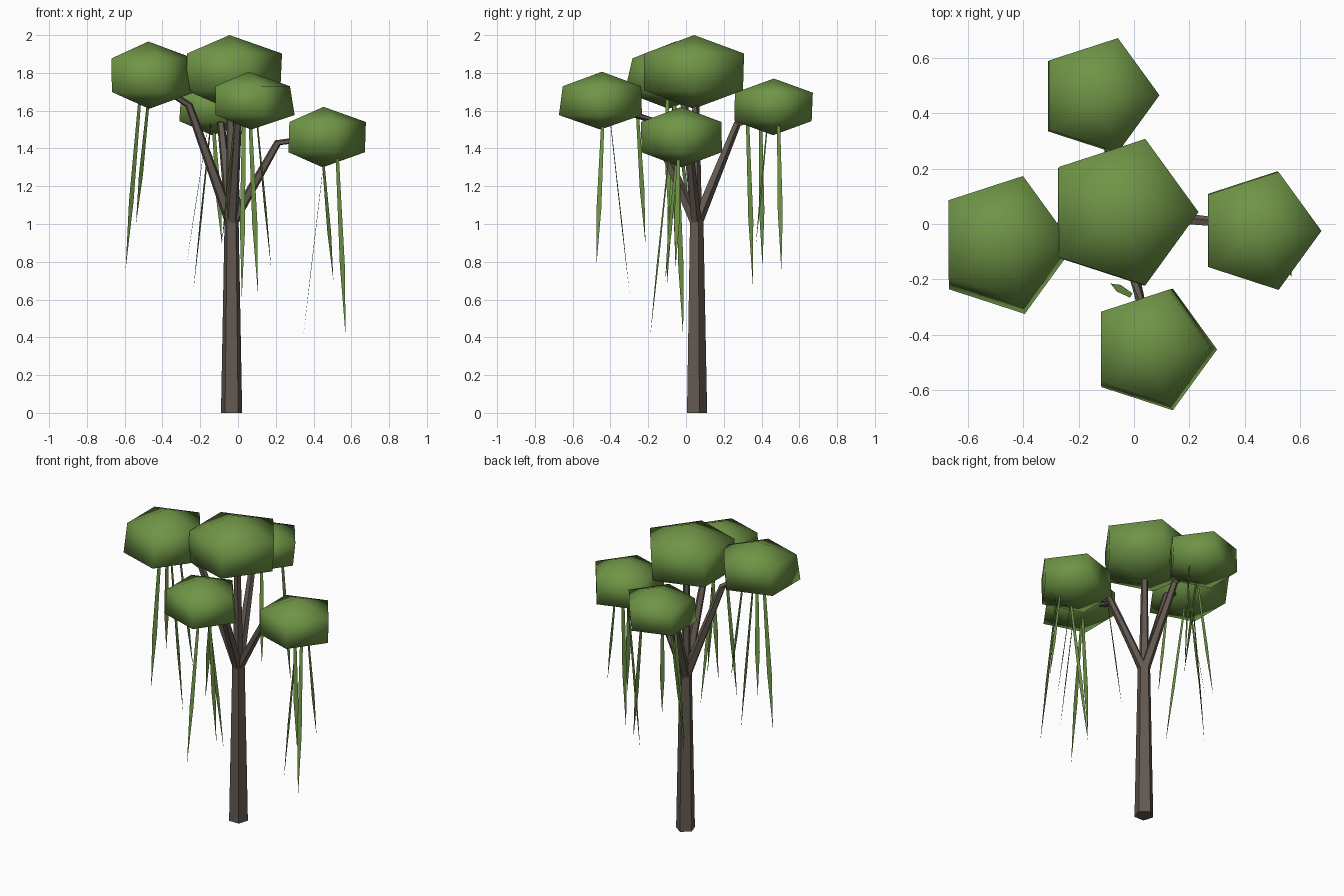
import bpy, bmesh, math
from mathutils import Vector

if "Cube" in bpy.data.objects:
    bpy.data.objects.remove(bpy.data.objects["Cube"])


def material(name, rgb):
    m = bpy.data.materials.new(name)
    m.diffuse_color = (*rgb, 1)
    m.use_nodes = True
    m.node_tree.nodes["Principled BSDF"].inputs["Base Color"].default_value = m.diffuse_color
    return m


BARK = material("bark_brown", (0.125, 0.10, 0.08))
LEAF = material("leaf_green", (0.16, 0.30, 0.062))


def finish(bm, name, mat, smooth=False, closed=True):
    if closed:
        bmesh.ops.recalc_face_normals(bm, faces=bm.faces)
    for f in bm.faces:
        f.smooth = smooth
    me = bpy.data.meshes.new(name)
    bm.to_mesh(me)
    bm.free()
    me.materials.append(mat)
    ob = bpy.data.objects.new(name, me)
    bpy.context.collection.objects.link(ob)
    return ob


def bridge(bm, a, b):
    n = len(a)
    for i in range(n):
        bm.faces.new((a[i], a[(i + 1) % n], b[(i + 1) % n], b[i]))


# Five-sided tapered tube through a list of points
def tube(name, points, radii):
    pts = [Vector(p) for p in points]
    bm = bmesh.new()
    rings = []
    for i, p in enumerate(pts):
        d = (pts[min(i + 1, len(pts) - 1)] - pts[max(i - 1, 0)]).normalized()
        u = d.cross(Vector((0, 1, 0)) if abs(d.y) < 0.7 else Vector((1, 0, 0)))
        u.normalize()
        v = d.cross(u)
        if v.y < 0:
            u, v = -u, -v
        rings.append([bm.verts.new(p + radii[i] * (
            math.cos(t) * u + math.sin(t) * v))
            for t in (math.pi / 2 + k * math.tau / 5 for k in range(5))])
    for a, b in zip(rings, rings[1:]):
        bridge(bm, a, b)
    bm.faces.new(rings[0])
    bm.faces.new(rings[-1])
    return finish(bm, name, BARK)


# Five-sided foliage clump: two pentagon rings between two poles
def clump(name, centre, radius, half, lower_shift, lower_scale):
    c = Vector(centre)
    low = Vector((*lower_shift, 0))
    bm = bmesh.new()

    def ring(origin, r, z):
        return [bm.verts.new(origin + Vector((r * math.cos(k * math.tau / 5),
                                              r * math.sin(k * math.tau / 5), z)))
                for k in range(5)]
    upper = ring(c, radius, half * 0.5)
    lower = ring(c + low, radius * lower_scale, -half * 0.5)
    top = bm.verts.new(c + Vector((0, 0, half)))
    bottom = bm.verts.new(c + low + Vector((0, 0, -half)))
    bridge(bm, lower, upper)
    for k in range(5):
        bm.faces.new((upper[k], upper[(k + 1) % 5], top))
        bm.faces.new((lower[(k + 1) % 5], lower[k], bottom))
    return finish(bm, name, LEAF, smooth=True)


# Flat hanging vine, tapering to a point; angle sets the width direction
def vine(bm, root, tip, angle):
    a, b = Vector(root), Vector(tip)
    w = Vector((math.cos(math.radians(angle)), math.sin(math.radians(angle)), 0))
    rows = []
    for t, h in ((0, 0.009), (0.6, 0.014)):
        p = a.lerp(b, t)
        rows.append((bm.verts.new(p - w * h), bm.verts.new(p + w * h)))
    bm.faces.new((rows[0][0], rows[0][1], rows[1][1], rows[1][0]))
    bm.faces.new((rows[1][0], rows[1][1], bm.verts.new(b)))


# Trunk and branches
tube("trunk", [(-0.034, 0.053, 0), (-0.034, 0.053, 1.03)], [0.059, 0.039])
FORK = (-0.034, 0.053, 1.0)
tube("centre_branch", [FORK, (-0.04, 0.05, 1.68)], [0.032, 0.02])
tube("left_branch", [FORK, (-0.26, -0.01, 1.63), (-0.40, -0.05, 1.72)],
     [0.033, 0.021, 0.016])
tube("right_branch", [FORK, (0.21, 0.015, 1.43), (0.36, 0.0, 1.45)],
     [0.03, 0.02, 0.016])
tube("back_branch", [FORK, (-0.09, 0.27, 1.53), (-0.11, 0.38, 1.57)],
     [0.033, 0.021, 0.016])
tube("front_branch", [FORK, (0.0, -0.19, 1.55), (0.035, -0.33, 1.60)],
     [0.033, 0.021, 0.016])

# Foliage: centre, ring radius, half height, lower ring shift and scale
clump("centre_clump", (-0.045, 0.043, 1.805), 0.278, 0.195, (-0.006, -0.003), 0.99)
clump("left_clump", (-0.475, -0.055, 1.788), 0.24, 0.178, (0.005, -0.037), 1.02)
clump("right_clump", (0.453, -0.025, 1.46), 0.224, 0.16, (-0.005, 0.002), 1.0)
clump("back_clump", (-0.125, 0.465, 1.62), 0.217, 0.15, (-0.012, -0.004), 0.99)
clump("front_clump", (0.057, -0.445, 1.653), 0.218, 0.153, (0.012, -0.008), 1.06)

# Hanging vines: root, tip, width angle
VINES = {
    "left_vines": [((-0.52, -0.07, 1.66), (-0.595, -0.055, 0.76), 30),
                   ((-0.475, -0.06, 1.65), (-0.54, 0.025, 1.0), 40),
                   ((-0.445, -0.06, 1.65), (-0.33, -0.10, 0.68), 90),
                   ((-0.35, -0.10, 1.68), (-0.265, -0.09, 1.0), 90)],
    "right_vines": [((0.455, -0.045, 1.34), (0.345, -0.015, 0.40), 95),
                    ((0.45, -0.05, 1.34), (0.505, -0.11, 0.70), 45),
                    ((0.525, -0.09, 1.37), (0.57, -0.19, 0.40), 20),
                    ((0.54, -0.04, 1.37), (0.61, -0.055, 0.77), 90)],
    "back_vines": [((-0.14, 0.325, 1.57), (-0.235, 0.355, 0.66), 70),
                   ((-0.16, 0.395, 1.52), (-0.275, 0.405, 0.77), 85),
                   ((-0.02, 0.49, 1.53), (0.03, 0.505, 0.75), 70),
                   ((-0.13, 0.43, 1.52), (-0.085, 0.37, 0.89), 20)],
    "front_vines": [((0.03, -0.45, 1.55), (0.02, -0.56, 0.61), 0),
                    ((0.065, -0.40, 1.54), (0.105, -0.30, 0.64), -10),
                    ((0.10, -0.44, 1.55), (0.175, -0.475, 0.77), 65),
                    ((-0.01, -0.258, 1.60), (-0.085, -0.215, 0.90), 60)],
}
for name, items in VINES.items():
    bm = bmesh.new()
    for item in items:
        vine(bm, *item)
    finish(bm, name, LEAF, closed=False)
